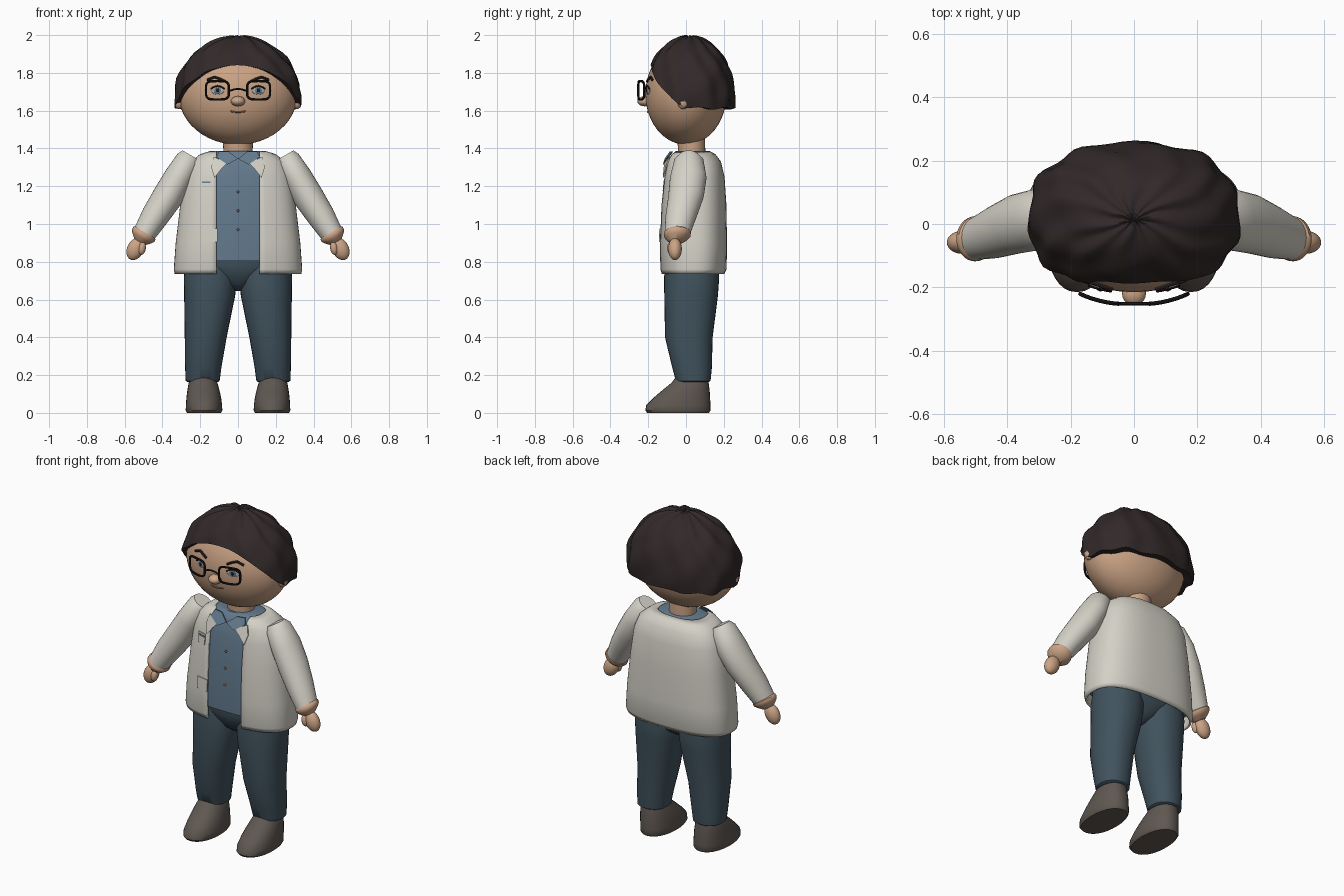
import bpy, bmesh, math
from mathutils import Vector

if "Cube" in bpy.data.objects:
    bpy.data.objects.remove(bpy.data.objects["Cube"])

def material(name, col):
    m = bpy.data.materials.new(name)
    m.diffuse_color = (*col, 1)
    m.use_nodes = True
    m.node_tree.nodes["Principled BSDF"].inputs["Base Color"].default_value = m.diffuse_color
    return m

SKIN = material("skin", (0.60, 0.37, 0.235))
HAIR = material("dark_hair", (0.032, 0.022, 0.022))
COAT = material("off_white_cloth", (0.66, 0.64, 0.57))
SHIRT = material("slate_blue_cloth", (0.125, 0.195, 0.27))
PANTS = material("dark_blue_cloth", (0.052, 0.085, 0.11))
SHOE = material("grey_brown_leather", (0.115, 0.097, 0.083))
BLACK = material("black", (0.012, 0.01, 0.01))
EYE = material("eye_grey", (0.42, 0.44, 0.45))
LIP = material("warm_brown", (0.33, 0.15, 0.10))

def finish(ob, mat, angle=40):
    ob.data.materials.clear()
    ob.data.materials.append(mat)
    bpy.ops.object.select_all(action='DESELECT')
    ob.select_set(True)
    bpy.context.view_layer.objects.active = ob
    bpy.ops.object.shade_smooth_by_angle(angle=math.radians(angle))
    return ob

def mesh_object(name, verts, faces, mat, recalc=True, angle=40):
    me = bpy.data.meshes.new(name)
    me.from_pydata(verts, [], faces)
    if recalc:
        bm = bmesh.new()
        bm.from_mesh(me)
        bmesh.ops.recalc_face_normals(bm, faces=bm.faces)
        bm.to_mesh(me)
        bm.free()
    ob = bpy.data.objects.new(name, me)
    bpy.context.collection.objects.link(ob)
    return finish(ob, mat, angle)

def sgnpow(v, p):
    return math.copysign(abs(v) ** p, v)

def loft(name, rings, mat, n=32, exp=2.0, u=(1, 0, 0)):
    """Capped loft through superellipse rings (x, y, z, radius_u, radius_y)."""
    u, v, verts, faces = Vector(u).normalized(), Vector((0, 1, 0)), [], []
    for x, y, z, a, b in rings:
        for j in range(n):
            t = 2 * math.pi * j / n
            verts.append(Vector((x, y, z)) + u * a * sgnpow(math.cos(t), 2 / exp)
                         + v * b * sgnpow(math.sin(t), 2 / exp))
    for i in range(len(rings) - 1):
        for j in range(n):
            k = (j + 1) % n
            faces.append((i*n + j, i*n + k, i*n + n + k, i*n + n + j))
    faces += [tuple(range(n)), tuple(range(len(verts) - n, len(verts)))]
    return mesh_object(name, verts, faces, mat)

def ball(name, loc, rad, mat, rot=(0, 0, 0), seg=32):
    bpy.ops.mesh.primitive_uv_sphere_add(segments=seg, ring_count=seg // 2, location=loc, rotation=rot)
    ob = bpy.context.object
    ob.name, ob.scale = name, rad
    return finish(ob, mat)

def tube(name, pts, r, mat, cyclic=False):
    cu = bpy.data.curves.new(name, 'CURVE')
    cu.dimensions, cu.bevel_depth, cu.bevel_resolution, cu.use_fill_caps = '3D', r, 2, True
    sp = cu.splines.new('POLY')
    sp.points.add(len(pts) - 1)
    for p, c in zip(sp.points, pts):
        p.co = (*c, 1)
    sp.use_cyclic_u = cyclic
    ob = bpy.data.objects.new(name, cu)
    bpy.context.collection.objects.link(ob)
    bpy.ops.object.select_all(action='DESELECT')
    ob.select_set(True)
    bpy.context.view_layer.objects.active = ob
    bpy.ops.object.convert(target='MESH')
    return finish(bpy.context.object, mat)

# Head, ears, neck
HC, HR = (0, 0, 1.688), (0.315, 0.215, 0.268)
def head_y(x, z):
    return -HR[1] * math.sqrt(max(0, 1 - (x / HR[0])**2 - ((z - HC[2]) / HR[2])**2))

ball("head", HC, HR, SKIN, seg=48)
loft("neck", [(0, 0.03, 1.34, 0.078, 0.072), (0, 0.03, 1.40, 0.078, 0.072),
              (0, 0.025, 1.47, 0.08, 0.075)], SKIN)
ball("nose", (0, -0.218, 1.65), (0.038, 0.04, 0.027), SKIN, seg=20)
tube("mouth", [(x, head_y(x, 1.595) - 0.001, 1.592 + 3 * x * x) for x in (-0.04, -0.02, 0, 0.02, 0.04)], 0.004, LIP)

# Hair cap: wavy shell with a hairline that rises over the forehead
N, R = 72, 18
verts, faces = [(0, 0.01, 1.99)], []
for i in range(1, R + 2):
    for j in range(N):
        t = 2 * math.pi * j / N
        f = max(0, -math.sin(t))
        edge = 1.612 + 0.228 * f ** 1.3 + (0.006 * math.sin(9 * t) if f < 0.1 else 0)
        phi = math.acos((edge - 1.67) / 0.325) * min(i, R) / R
        w = math.sin(phi)
        wave = 1 + 0.022 * math.sin(11 * t + 2.5 * math.sin(3 * phi)) + 0.014 * math.sin(7 * t + 9 * phi)
        k = wave if i <= R else 0.86
        z = 1.67 + 0.325 * math.cos(phi) * (1 + (wave - 1) * 0.6)
        verts.append((0.332 * w * k * sgnpow(math.cos(t), 0.84),
                      0.018 + 0.24 * w * k * sgnpow(math.sin(t), 0.84), z))
for j in range(N):
    k = (j + 1) % N
    faces.append((0, 1 + j, 1 + k))
    for i in range(R):
        a = 1 + i * N
        faces.append((a + j, a + N + j, a + N + k, a + k))
mesh_object("hair", verts, faces, HAIR, recalc=False, angle=50)

# Glasses bridge and the mirrored face parts
tube("glasses_bridge", [(x, -0.252, 1.715 - 5 * x * x) for x in (-0.045, -0.022, 0, 0.022, 0.045)], 0.005, BLACK)
for s, side in ((1, "left"), (-1, "right")):
    rim = []
    for j in range(40):
        t = 2 * math.pi * j / 40
        x = 0.109 + 0.061 * sgnpow(math.cos(t), 0.5)
        rim.append((s * x, -0.252 + 1.6 * (x - 0.045)**2 + 0.05 * (x - 0.045), 1.708 + 0.049 * sgnpow(math.sin(t), 0.5)))
    tube("glasses_rim_" + side, rim, 0.0065, BLACK, True)
    tube("eyebrow_" + side, [(s * x, head_y(x, z) - 0.003, z) for x, z in
         ((0.07, 1.755), (0.095, 1.768), (0.125, 1.778), (0.163, 1.762))], 0.007, HAIR)
    for nm, rx, rz, d, m in (("eye", 0.036, 0.023, 0, EYE), ("iris", 0.019, 0.02, 0.003, SHIRT),
                             ("pupil", 0.009, 0.01, 0.006, BLACK)):
        ball(nm + "_" + side, (s * 0.108, head_y(0.108, 1.708) - d, 1.708), (rx, 0.005, rz), m,
             rot=(0, 0, s * 0.26), seg=20)
    tube("eyelid_" + side, [(s * (0.108 + x), head_y(0.108 + x, 1.72) - 0.005, 1.731 - 12 * x * x)
                            for x in (-0.036, -0.018, 0, 0.018, 0.036)], 0.004, BLACK)
    ball("ear_" + side, (s * 0.312, -0.015, 1.645), (0.025, 0.03, 0.037), SKIN, seg=20)

# Jacket: open-fronted shell, rings of (z, half width, front y, back y)
COATS = [(0.735, 0.335, -0.132, 0.203), (0.76, 0.340, -0.14, 0.215), (0.90, 0.330, -0.142, 0.217),
         (1.10, 0.306, -0.135, 0.214), (1.25, 0.284, -0.12, 0.204), (1.33, 0.252, -0.105, 0.185),
         (1.37, 0.20, -0.088, 0.155), (1.387, 0.145, -0.07, 0.125)]
E, M, GAP = 2.6, 64, 0.115
def coat_y(x, z):
    for a, b in zip(COATS, COATS[1:]):
        if a[0] <= z <= b[0]:
            k = (z - a[0]) / (b[0] - a[0])
            rx, yf, yb = (a[i] + k * (b[i] - a[i]) for i in (1, 2, 3))
            return (yf + yb) / 2 - (yb - yf) / 2 * (1 - min(1, abs(x) / rx) ** E) ** (1 / E)

verts = []
for z, rx, yf, yb in COATS:
    d = math.asin((GAP / rx) ** (E / 2))
    for j in range(M + 1):
        t = -math.pi / 2 + d + (2 * math.pi - 2 * d) * j / M
        verts.append((rx * sgnpow(math.cos(t), 2 / E),
                      (yf + yb) / 2 + (yb - yf) / 2 * sgnpow(math.sin(t), 2 / E), z))
W = M + 1
faces = [(i*W + j, i*W + j + 1, i*W + W + j + 1, i*W + W + j) for i in range(len(COATS) - 1) for j in range(M)]
jacket = mesh_object("jacket", verts, faces, COAT, recalc=False)
sol = jacket.modifiers.new("thickness", 'SOLIDIFY')
sol.thickness, sol.offset = 0.012, -1

# Shirt and trouser seat
loft("shirt", [(0, (yf + yb) / 2, max(z, 0.805), rx - 0.02, (yb - yf) / 2 - 0.016) for z, rx, yf, yb in COATS[1:]],
     SHIRT, n=64, exp=E)
loft("trouser_seat", [(0, 0.03, 0.645, 0.02, 0.05), (0, 0.03, 0.68, 0.08, 0.10), (0, 0.03, 0.735, 0.20, 0.13),
                      (0, 0.03, 0.78, 0.27, 0.145), (0, 0.03, 0.83, 0.28, 0.145)], PANTS, n=48, exp=2.3)
for i, z in enumerate((1.17, 1.07, 0.97)):
    ball("button_%d" % i, (0, coat_y(0, z) + 0.012, z), (0.007, 0.007, 0.007), LIP, seg=12)

# Thin plates on the chest: pockets, lapels, shirt collar
def plate(name, pts, mat, off=0.004, thick=0.006):
    n = len(pts)
    front = [(x, coat_y(x, z) - off - thick, z) for x, z in pts]
    back = [(x, coat_y(x, z) - off, z) for x, z in pts]
    fs = [tuple(range(n)), tuple(range(n, 2 * n))] + [(i, (i+1) % n, n + (i+1) % n, n + i) for i in range(n)]
    return mesh_object(name, front + back, fs, mat)

def rect(x0, x1, z0, z1):
    return [(x0, z0), (x1, z0), (x1, z1), (x0, z1)]

plate("chest_pocket", rect(-0.195, -0.14, 1.175, 1.236), COAT, 0.0)
plate("pocket_trim", rect(-0.19, -0.145, 1.216, 1.226), SHIRT, 0.004, 0.004)
plate("lower_pocket", rect(-0.185, -0.108, 0.905, 0.975), COAT, 0.0)
for s, side in ((1, "left"), (-1, "right")):
    plate("lapel_" + side, [(s * x, z) for x, z in
          ((0.128, 1.355), (0.055, 1.325), (0.085, 1.295), (0.125, 1.245), (0.142, 1.30))], COAT)
    plate("shirt_collar_" + side, [(s * x, z) for x, z in
          ((0.0, 1.345), (0.05, 1.384), (0.10, 1.384), (0.115, 1.355), (0.055, 1.315))], SHIRT, 0.009)

# Arms, hands, legs, shoes
for s, side in ((1, "left"), (-1, "right")):
    U = (s * 0.86, 0, 0.5)
    def limb(name, rings, mat, u=(1, 0, 0), exp=2.0):
        loft(name + "_" + side, [(s * r[0], *r[1:]) for r in rings], mat, u=u, exp=exp)
    limb("sleeve", [(0.246, 0.015, 1.362, 0.055, 0.05), (0.262, 0.015, 1.337, 0.068, 0.078),
                    (0.315, 0.012, 1.245, 0.078, 0.097), (0.372, 0.0, 1.145, 0.081, 0.094),
                    (0.437, -0.025, 1.045, 0.074, 0.083), (0.494, -0.045, 0.952, 0.061, 0.068)], COAT, U)
    limb("wrist_band", [(0.490, -0.045, 0.962, 0.056, 0.06), (0.495, -0.045, 0.952, 0.067, 0.071),
                        (0.502, -0.047, 0.939, 0.068, 0.071), (0.510, -0.05, 0.926, 0.058, 0.06),
                        (0.520, -0.053, 0.905, 0.033, 0.033)], SKIN, U)
    ball("hand_" + side, (s * 0.543, -0.058, 0.868), (0.044, 0.036, 0.062), SKIN, rot=(0, -s * 0.45, 0))
    ball("thumb_" + side, (s * 0.508, -0.078, 0.872), (0.02, 0.022, 0.036), SKIN, rot=(0, -s * 0.15, 0), seg=20)
    limb("trouser_leg", [(0.15, 0.03, 0.80, 0.125, 0.135), (0.146, 0.03, 0.72, 0.141, 0.146),
                         (0.150, 0.027, 0.62, 0.135, 0.142), (0.171, 0.015, 0.40, 0.111, 0.126),
                         (0.184, 0.032, 0.24, 0.096, 0.105), (0.187, 0.038, 0.17, 0.090, 0.092),
                         (0.187, 0.038, 0.163, 0.080, 0.082)], PANTS, exp=2.2)
    limb("shoe", [(0.180, -0.042, 0.0, 0.090, 0.163), (0.180, -0.043, 0.012, 0.097, 0.172),
                  (0.180, -0.041, 0.04, 0.096, 0.170), (0.181, -0.022, 0.08, 0.092, 0.150),
                  (0.183, 0.0, 0.12, 0.085, 0.125), (0.185, 0.022, 0.16, 0.076, 0.098),
                  (0.185, 0.03, 0.188, 0.064, 0.085), (0.185, 0.032, 0.2, 0.04, 0.06)], SHOE, exp=2.2)
